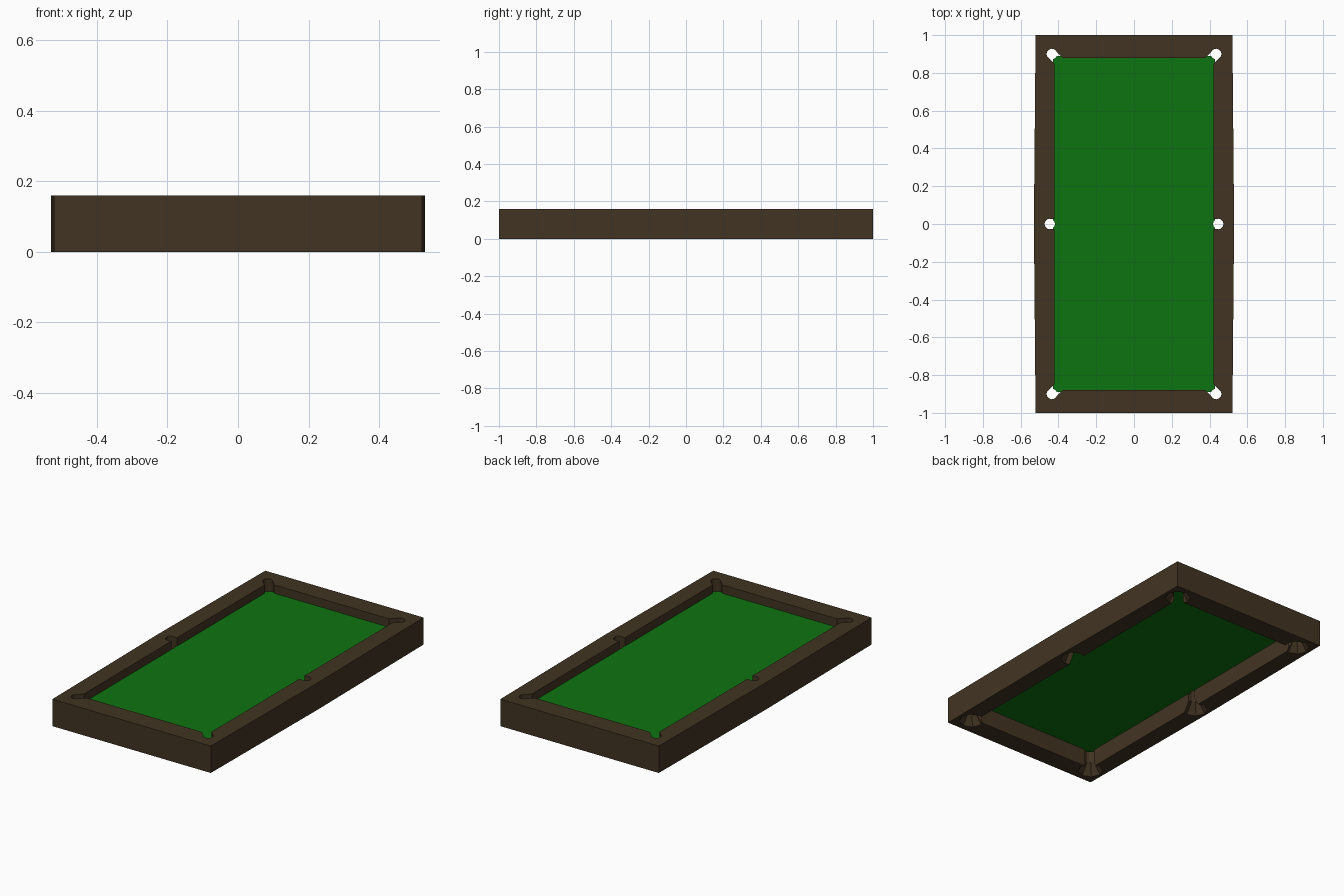
import bpy, bmesh, math
from mathutils import Matrix, Vector

if "Cube" in bpy.data.objects:
    bpy.data.objects.remove(bpy.data.objects["Cube"])

H = 0.16          # frame height
CLOTH_Z = 0.11    # playing surface height


def material(name, rgb):
    m = bpy.data.materials.new(name)
    m.diffuse_color = (*rgb, 1)
    m.use_nodes = True
    m.node_tree.nodes["Principled BSDF"].inputs["Base Color"].default_value = m.diffuse_color
    return m


wood = material("dark_wood", (0.054, 0.034, 0.016))
felt = material("green_felt", (0.004, 0.175, 0.005))


def add_object(name, bm, mat=None):
    bmesh.ops.recalc_face_normals(bm, faces=bm.faces)
    me = bpy.data.meshes.new(name)
    bm.to_mesh(me)
    bm.free()
    ob = bpy.data.objects.new(name, me)
    bpy.context.collection.objects.link(ob)
    if mat:
        me.materials.append(mat)
    return ob


def box(name, size, loc, angle=0, mat=None):
    bm = bmesh.new()
    mtx = Matrix.Translation(loc) @ Matrix.Rotation(angle, 4, 'Z') @ Matrix.Diagonal((*size, 1))
    bmesh.ops.create_cube(bm, size=1, matrix=mtx)
    return add_object(name, bm, mat)


def cone(name, r_low, r_high, z0, z1, x, y, sides):
    bm = bmesh.new()
    bmesh.ops.create_cone(bm, cap_ends=True, segments=sides, radius1=r_low, radius2=r_high,
                          depth=z1 - z0, matrix=Matrix.Translation((x, y, (z0 + z1) / 2)))
    return add_object(name, bm)


def cut(ob, cutters):
    for c in cutters:
        mod = ob.modifiers.new("cut", 'BOOLEAN')
        mod.operation = 'DIFFERENCE'
        mod.solver = 'EXACT'
        mod.object = c
    bpy.context.view_layer.update()
    dg = bpy.context.evaluated_depsgraph_get()
    me = bpy.data.meshes.new_from_object(ob.evaluated_get(dg))
    ob.modifiers.clear()
    ob.data = me


# Frame: rectangular ring whose long sides bow out slightly at the middle
def ring(corner_x, mid_x, y):
    return [(corner_x, -y), (mid_x, 0), (corner_x, y), (-corner_x, y), (-mid_x, 0), (-corner_x, -y)]


bm = bmesh.new()
loops = [[bm.verts.new((x, y, z)) for x, y in pts]
         for pts, z in ((ring(0.521, 0.53, 1.0), 0), (ring(0.521, 0.53, 1.0), H),
                        (ring(0.42, 0.42, 0.88), H), (ring(0.42, 0.42, 0.88), 0))]
for a, b in zip(loops, loops[1:] + loops[:1]):
    for i in range(6):
        j = (i + 1) % 6
        bm.faces.new((a[i], a[j], b[j], b[i]))
frame = add_object("wooden_frame", bm, wood)

# Cloth bed, reaching a little under the pocket mouths
cloth = box("cloth_bed", (0.86, 1.78, 0.004), (0, 0, CLOTH_Z - 0.002), mat=felt)

# Pocket cutters: drop hole, mouth to the table, flared underside
holes, mouths, flares = [], [], []
for sx in (-1, 1):
    for sy in (-1, 0, 1):
        c = Vector((sx * (0.435 if sy else 0.446), sy * 0.9, H / 2))
        inward = Vector((-sx, -sy, 0)).normalized()
        length = 0.09 if sy else 0.05
        holes.append(cone("pocket_cutter", 0.028, 0.028, -0.1, 0.3, c.x, c.y, 12))
        mouths.append(box("mouth_cutter", (length, 0.052, 0.5), c + inward * length / 2,
                          math.atan2(inward.y, inward.x)))
        flares.append(cone("flare_cutter", 0.072, 0.026, -0.002, 0.07, c.x, c.y, 8))

cut(frame, holes + mouths + flares)
cut(cloth, holes)
for c in holes + mouths + flares:
    bpy.data.objects.remove(c)
